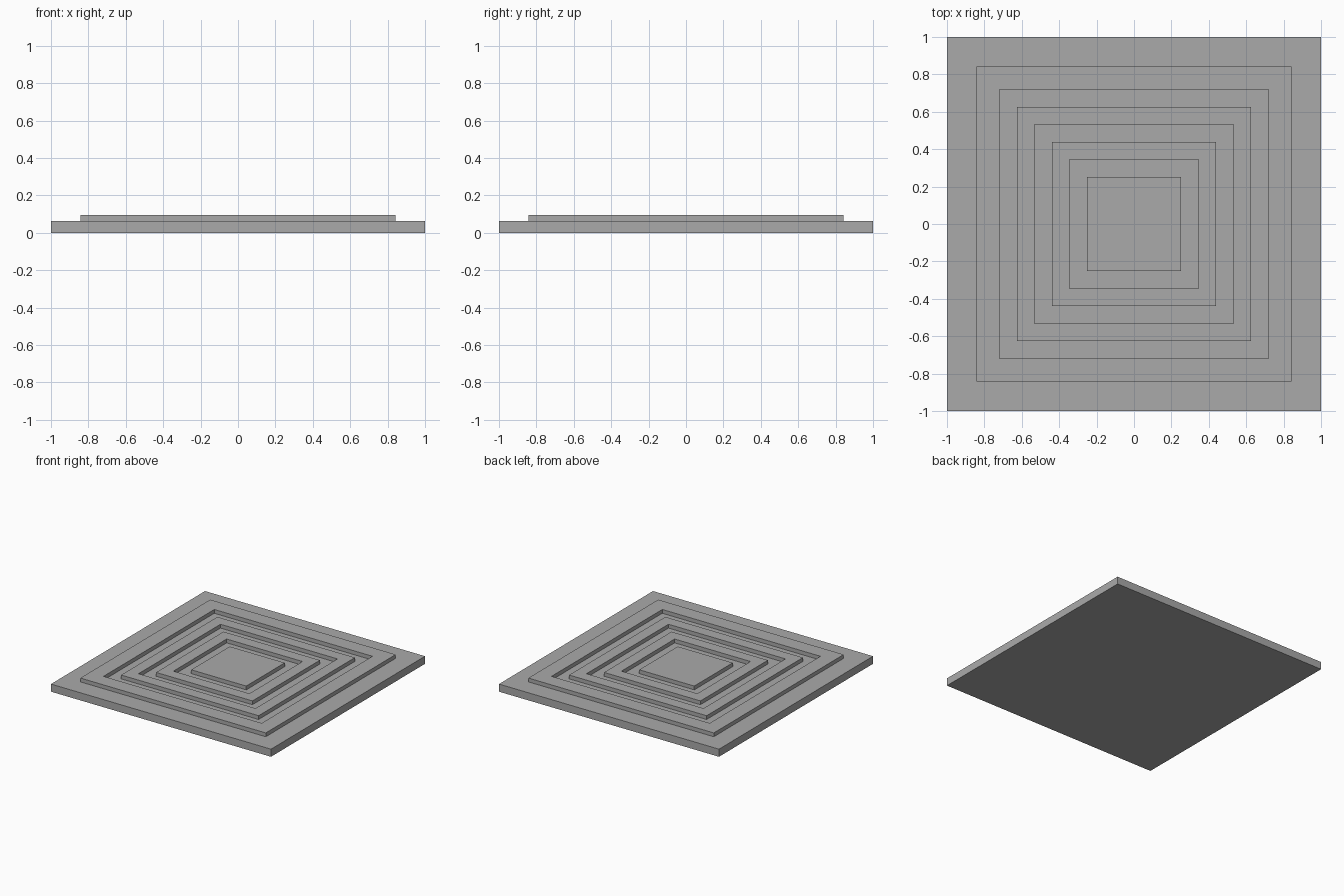
import bpy
import bmesh

cube = bpy.data.objects.get("Cube")
if cube:
    bpy.data.objects.remove(cube, do_unlink=True)

grey = bpy.data.materials.new("plain grey")
grey.use_nodes = True
colour = (0.4, 0.4, 0.4, 1)
grey.diffuse_color = colour
grey.node_tree.nodes["Principled BSDF"].inputs["Base Color"].default_value = colour

LOW, HIGH = 0.0625, 0.094
# Half widths where the surface steps up or down, from the rim inwards
STEPS = [0.843, 0.719, 0.625, 0.532, 0.438, 0.345, 0.25]

# Cross-section from the underside rim to the raised centre
profile = [(1, 0), (1, LOW)]
level, other = LOW, HIGH
for half in STEPS:
    profile += [(half, level), (half, other)]
    level, other = other, level

# Square loops joined into one stepped slab
bm = bmesh.new()
corners = [(-1, -1), (1, -1), (1, 1), (-1, 1)]
loops = [[bm.verts.new((x * half, y * half, z)) for x, y in corners]
         for half, z in profile]
for a, b in zip(loops, loops[1:]):
    for i in range(4):
        j = (i + 1) % 4
        bm.faces.new((a[i], a[j], b[j], b[i]))
bm.faces.new(loops[-1])
bm.faces.new(reversed(loops[0]))
bmesh.ops.recalc_face_normals(bm, faces=bm.faces)

mesh = bpy.data.meshes.new("stepped_square_slab")
bm.to_mesh(mesh)
bm.free()
mesh.materials.append(grey)
slab = bpy.data.objects.new("stepped_square_slab", mesh)
bpy.context.collection.objects.link(slab)
